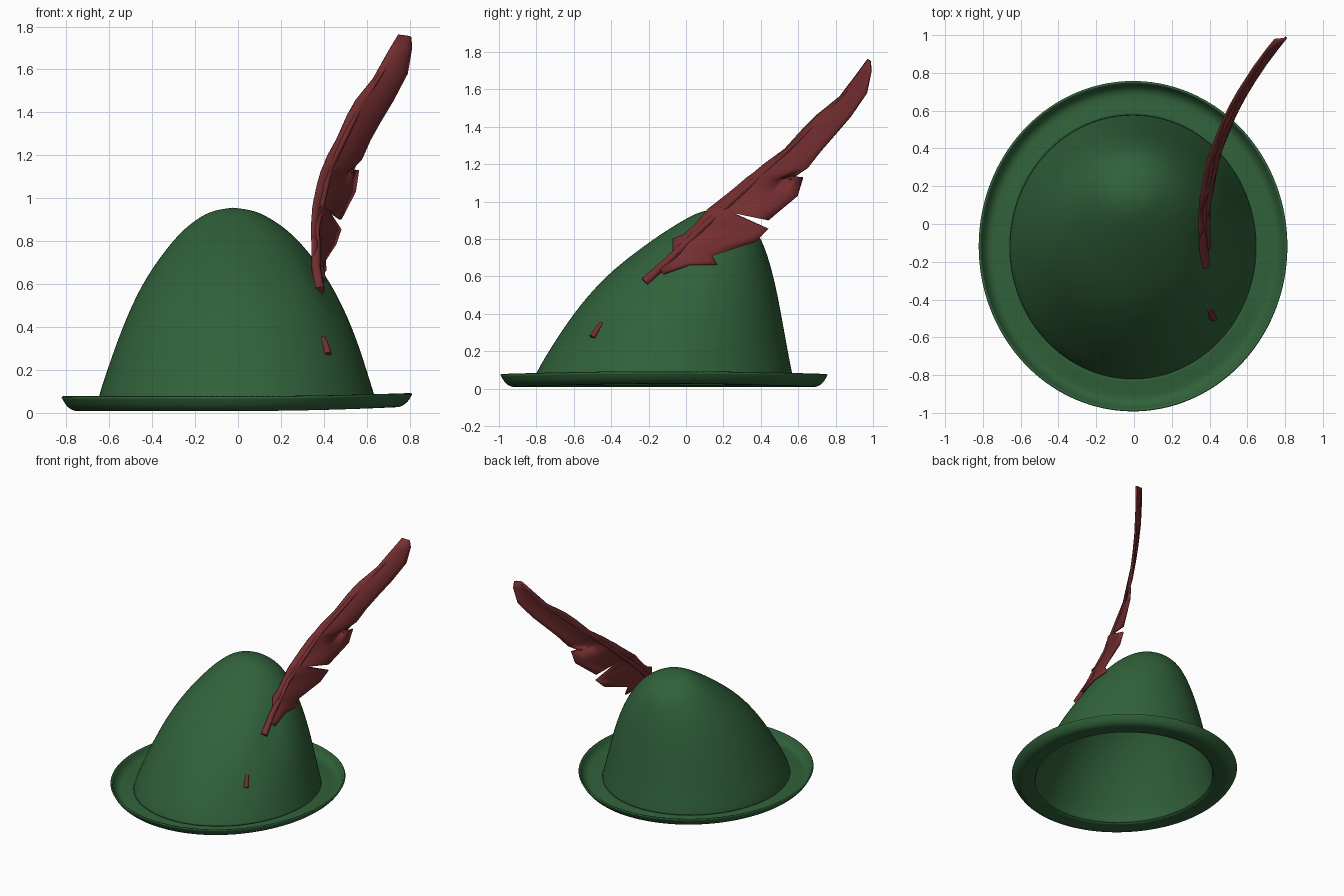
import bpy
import math
from mathutils import Vector

cube = bpy.data.objects.get("Cube")
if cube:
    bpy.data.objects.remove(cube, do_unlink=True)


def make_material(name, colour):
    mat = bpy.data.materials.new(name)
    mat.use_nodes = True
    mat.diffuse_color = colour
    mat.node_tree.nodes["Principled BSDF"].inputs["Base Color"].default_value = colour
    return mat


green = make_material("felt_green", (0.03, 0.12, 0.042, 1))
red = make_material("feather_red", (0.18, 0.028, 0.03, 1))


def add_mesh(name, verts, faces, material, thickness, levels):
    mesh = bpy.data.meshes.new(name)
    mesh.from_pydata(verts, [], faces)
    mesh.materials.append(material)
    for poly in mesh.polygons:
        poly.use_smooth = True
    obj = bpy.data.objects.new(name, mesh)
    bpy.context.collection.objects.link(obj)
    if levels:
        subsurf = obj.modifiers.new("smooth_shape", "SUBSURF")
        subsurf.levels = subsurf.render_levels = levels
    solid = obj.modifiers.new("thickness", "SOLIDIFY")
    solid.thickness = thickness
    solid.offset = 0
    return obj


# Soft dents where the quill pierces the felt: centre, size, depth
DENTS = [
    (Vector((0.39, -0.14, 0.66)), 0.1, 0.04),
    (Vector((0.4, -0.47, 0.32)), 0.05, 0.015),
]


def shape_felt(x, y, z):
    # The brim lifts a little on the left side
    point = Vector((x, y, z + 0.035 * max(0, x) ** 2 * max(0, 1 - 5 * z)))
    for centre, size, depth in DENTS:
        inward = Vector((-x, -y, 0)).normalized()
        falloff = math.exp(-((point - centre).length / size) ** 2)
        point += inward * depth * falloff
    return point


def loft(name, rings, pole=None, segments=48):
    """Skin elliptical rings given as z, x min, x max, y min, y max."""
    verts, faces = [], []
    for z, x_min, x_max, y_min, y_max in rings:
        for i in range(segments):
            angle = math.tau * i / segments
            x = (x_min + x_max) / 2 + (x_max - x_min) / 2 * math.cos(angle)
            y = (y_min + y_max) / 2 + (y_max - y_min) / 2 * math.sin(angle)
            verts.append(shape_felt(x, y, z))
    for r in range(len(rings) - 1):
        for i in range(segments):
            j = (i + 1) % segments
            a, b = r * segments, (r + 1) * segments
            faces.append((a + i, b + i, b + j, a + j))
    if pole:
        verts.append(Vector(pole))
        top = len(verts) - 1
        faces += [(top, i, (i + 1) % segments) for i in range(segments)]
    return add_mesh(name, verts, faces, green, 0.01, 2)


# Crown: leaning dome, open underneath
crown_rings = [
    (0.94, -0.1, 0.06, 0.08, 0.21),
    (0.92, -0.16, 0.12, 0.03, 0.28),
    (0.85, -0.255, 0.23, -0.09, 0.37),
    (0.75, -0.34, 0.325, -0.235, 0.42),
    (0.6, -0.445, 0.435, -0.43, 0.465),
    (0.4, -0.535, 0.53, -0.6, 0.505),
    (0.2, -0.605, 0.595, -0.73, 0.54),
    (0.08, -0.645, 0.63, -0.8, 0.565),
    (0.025, -0.655, 0.645, -0.82, 0.575),
]
loft("hat_crown", crown_rings, pole=(-0.025, 0.14, 0.952))

# Brim: shallow ring with an upturned lip
brim_rings = [
    (0.025, -0.655, 0.645, -0.82, 0.575),
    (0.016, -0.72, 0.71, -0.89, 0.65),
    (0.01, -0.765, 0.755, -0.935, 0.7),
    (0.035, -0.8, 0.79, -0.97, 0.735),
    (0.076, -0.82, 0.81, -0.99, 0.755),
]
loft("hat_brim", brim_rings)


def sweep(y):
    # Sideways curve of the feather towards its tip
    return 0.37 + 0.42 * y * y


# Feather vane: upper edge y, z and lower edge y, z from base to tip
vane_edges = [
    (-0.15, 0.65, -0.12, 0.61),
    (-0.07, 0.71, 0.02, 0.66),
    (-0.07, 0.8, 0.17, 0.66),
    (-0.02, 0.82, 0.14, 0.71),
    (0.02, 0.85, 0.37, 0.785),
    (0.06, 0.89, 0.44, 0.855),
    (0.12, 0.96, 0.25, 0.94),
    (0.16, 0.99, 0.44, 0.9),
    (0.26, 1.07, 0.595, 1.03),
    (0.33, 1.13, 0.625, 1.13),
    (0.36, 1.15, 0.56, 1.12),
    (0.42, 1.2, 0.65, 1.18),
    (0.53, 1.28, 0.72, 1.27),
    (0.63, 1.39, 0.79, 1.35),
    (0.7, 1.46, 0.88, 1.455),
    (0.825, 1.56, 0.965, 1.58),
    (0.92, 1.685, 0.99, 1.7),
    (0.975, 1.76, 0.985, 1.75),
]
COLUMNS = 6
vane_verts, vane_faces = [], []
for upper_y, upper_z, lower_y, lower_z in vane_edges:
    for c in range(COLUMNS):
        t = c / (COLUMNS - 1)
        y = upper_y + (lower_y - upper_y) * t
        z = upper_z + (lower_z - upper_z) * t
        camber = 0.02 * math.sin(math.pi * t)
        vane_verts.append((sweep(y) + (t - 0.5) * 0.05 + camber, y, z))
for r in range(len(vane_edges) - 1):
    for c in range(COLUMNS - 1):
        a = r * COLUMNS + c
        b = a + COLUMNS
        vane_faces.append((a, a + 1, b + 1, b))
add_mesh("feather_vane", vane_verts, vane_faces, red, 0.012, 0)


def add_quill(name, points, start, end):
    """Tapered round stem through the points."""
    curve = bpy.data.curves.new(name, "CURVE")
    curve.dimensions = "3D"
    curve.bevel_depth = 1
    curve.bevel_resolution = 2
    curve.use_fill_caps = True
    spline = curve.splines.new("POLY")
    spline.points.add(len(points) - 1)
    for i, (target, co) in enumerate(zip(spline.points, points)):
        target.co = (*co, 1)
        target.radius = start + (end - start) * i / (len(points) - 1)
    spline.use_smooth = True
    curve.materials.append(red)
    obj = bpy.data.objects.new(name, curve)
    bpy.context.collection.objects.link(obj)


# Feather stem, and the end of it that pokes out lower down
stem = [(-0.22, 0.57), (-0.1, 0.68), (0.1, 0.87), (0.4, 1.14),
        (0.7, 1.42), (0.88, 1.61), (0.97, 1.74)]
add_quill("feather_stem", [(sweep(y) - 0.01, y, z) for y, z in stem], 0.025, 0.005)
add_quill("feather_stem_end",
          [(0.42, -0.5, 0.275), (0.41, -0.48, 0.31), (0.395, -0.45, 0.35)], 0.018, 0.013)
